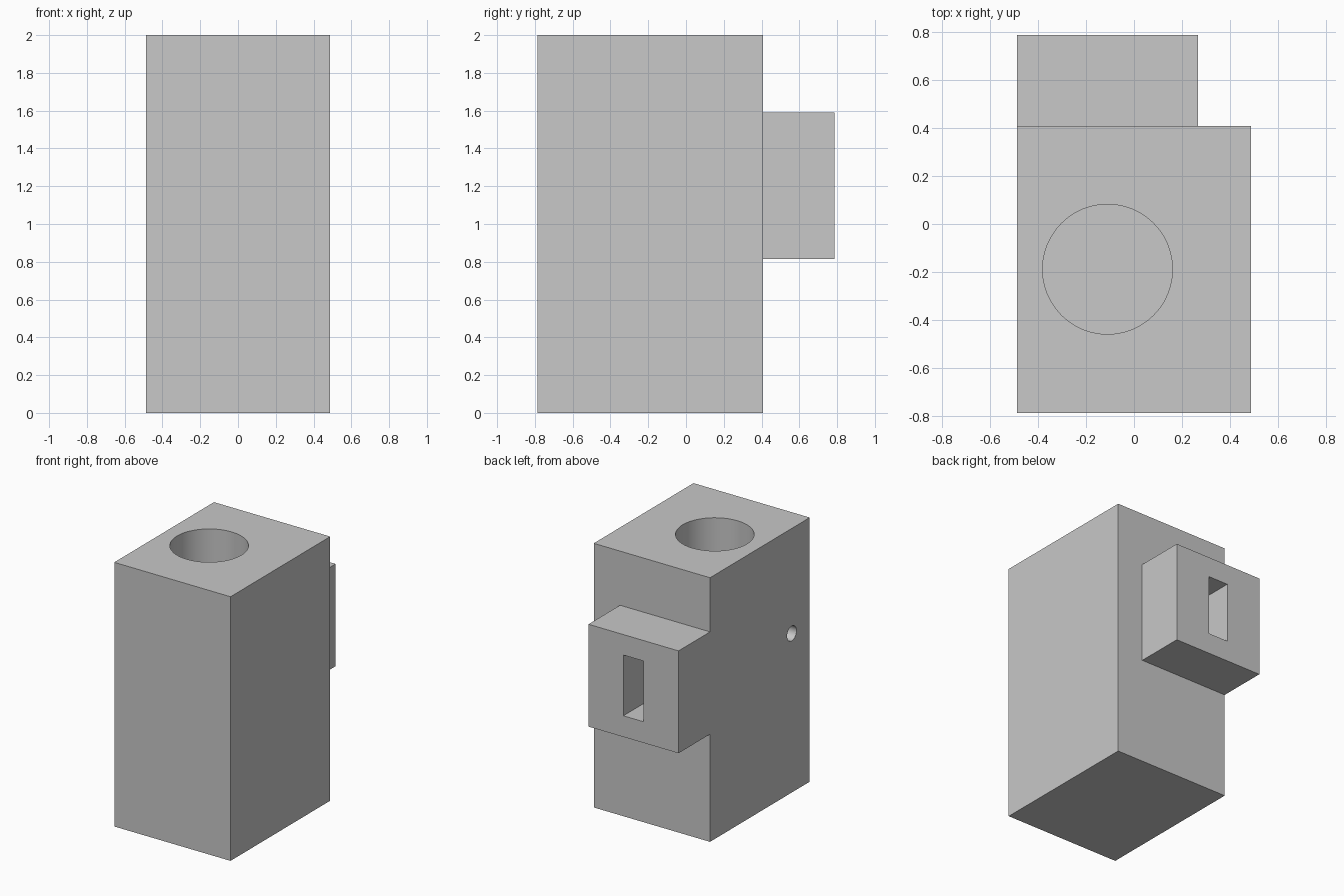
import bpy
import math

default = bpy.data.objects.get("Cube")
if default:
    bpy.data.objects.remove(default, do_unlink=True)

grey = bpy.data.materials.new("plain grey")
grey.use_nodes = True
grey.diffuse_color = (0.58, 0.58, 0.58, 1)
grey.node_tree.nodes["Principled BSDF"].inputs["Base Color"].default_value = grey.diffuse_color


def box(name, x, y, z):
    """Box from (low, high) ranges on each axis."""
    ranges = (x, y, z)
    bpy.ops.mesh.primitive_cube_add(size=1, location=[(a + b) / 2 for a, b in ranges])
    ob = bpy.context.object
    ob.name = name
    ob.scale = [b - a for a, b in ranges]
    bpy.ops.object.transform_apply(location=True, rotation=False, scale=True)
    ob.data.materials.append(grey)
    return ob


def cylinder(name, radius, depth, centre, rotation=(0, 0, 0)):
    bpy.ops.mesh.primitive_cylinder_add(vertices=48, radius=radius, depth=depth,
                                        location=centre, rotation=rotation)
    ob = bpy.context.object
    ob.name = name
    ob.data.materials.append(grey)
    return ob


def combine(target, tool, operation):
    """Apply a boolean and remove the tool."""
    tool.hide_render = True
    mod = target.modifiers.new(tool.name, 'BOOLEAN')
    mod.operation = operation
    mod.solver = 'EXACT'
    mod.object = tool
    bpy.context.view_layer.objects.active = target
    bpy.ops.object.modifier_apply(modifier=mod.name)
    bpy.data.objects.remove(tool, do_unlink=True)


# Main block with the rear lug flush to its right side
body = box("holder_body", (-0.487, 0.487), (-0.785, 0.408), (0, 2))
lug = box("rear_lug", (-0.487, 0.267), (0.3, 0.785), (0.815, 1.59))
combine(body, lug, 'UNION')

# Deep round socket from the top
bore_x, bore_y = -0.11, -0.188
combine(body, cylinder("socket_bore", 0.27, 2, (bore_x, bore_y, 1.2)), 'DIFFERENCE')

# Slot from the lug face into the socket
slot = box("lug_slot", (bore_x - 0.085, bore_x + 0.085), (bore_y, 0.9), (0.975, 1.435))
combine(body, slot, 'DIFFERENCE')

# Small blind hole in the right side
pin = cylinder("pin_hole", 0.056, 0.6, (-0.487, -0.57, 1.205), (0, math.pi / 2, 0))
combine(body, pin, 'DIFFERENCE')

# Smooth bores, sharp block edges
bpy.ops.object.select_all(action='DESELECT')
body.select_set(True)
bpy.context.view_layer.objects.active = body
bpy.ops.object.shade_smooth_by_angle(angle=math.radians(30))
